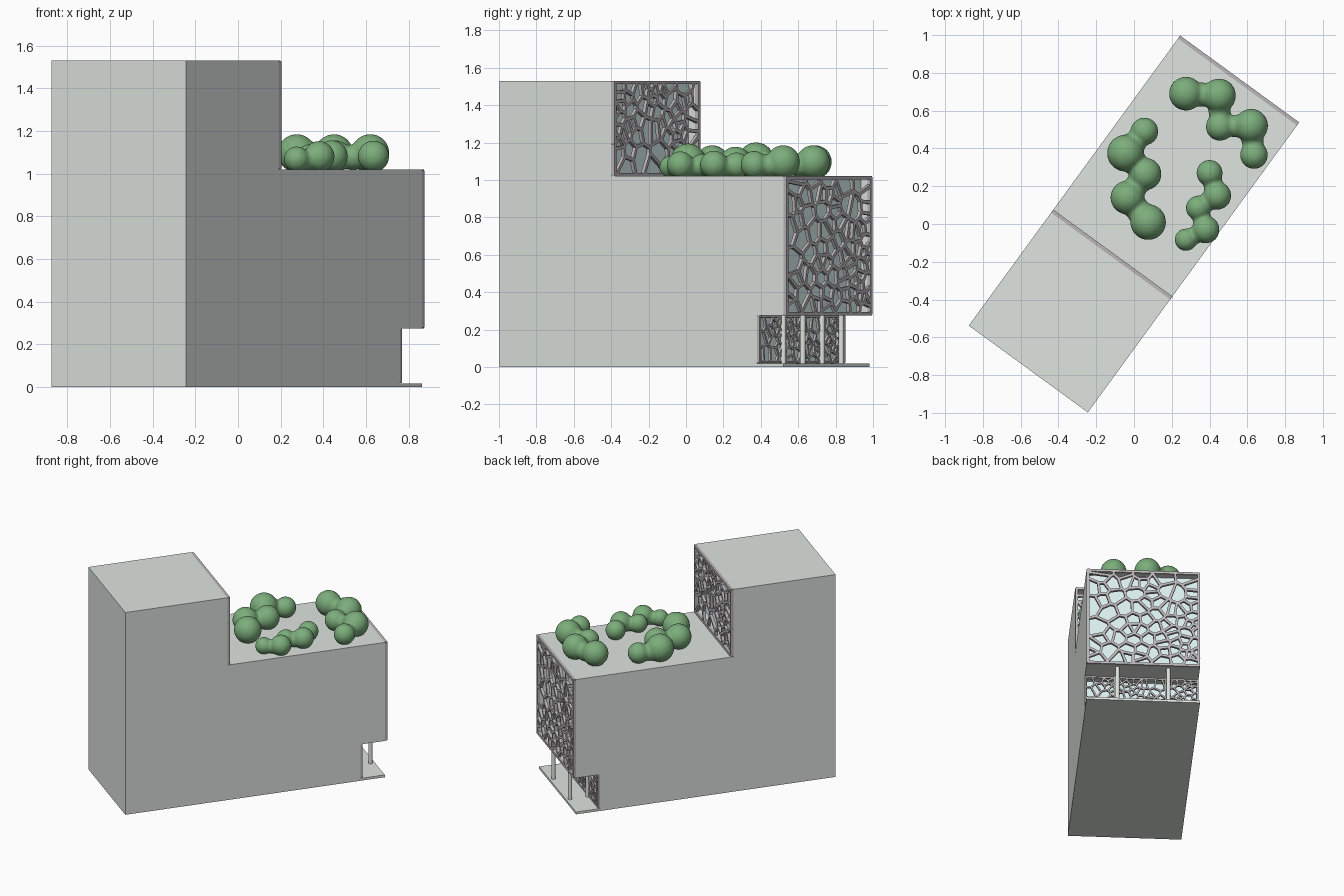
import bpy, bmesh, math, random
from mathutils import Vector, Matrix

if "Cube" in bpy.data.objects:
    bpy.data.objects.remove(bpy.data.objects["Cube"])

random.seed(7)
# building axes: local X = short side, local Y = long side
ROT = Matrix.Rotation(math.atan2(-0.589, 0.808), 4, 'Z')
HALF = 0.39


def material(name, rgb):
    m = bpy.data.materials.new(name)
    m.diffuse_color = (*rgb, 1)
    m.use_nodes = True
    m.node_tree.nodes["Principled BSDF"].inputs["Base Color"].default_value = m.diffuse_color
    return m


STONE = material("pale_stone", (0.74, 0.78, 0.75))
GLASS = material("pale_glass", (0.70, 0.86, 0.86))
FRAME = material("frame_grey", (0.50, 0.47, 0.48))
LEAF = material("leaf_green", (0.20, 0.42, 0.20))


def finish(bm, name, mat, rotate=True):
    bmesh.ops.recalc_face_normals(bm, faces=bm.faces)
    me = bpy.data.meshes.new(name)
    if rotate:
        bm.transform(ROT)
    bm.to_mesh(me)
    bm.free()
    ob = bpy.data.objects.new(name, me)
    bpy.context.collection.objects.link(ob)
    me.materials.append(mat)
    return ob


def add_box(bm, lo, hi):
    lo, hi = Vector(lo), Vector(hi)
    m = Matrix.Translation((lo + hi) / 2) @ Matrix.Diagonal((*(hi - lo), 1))
    bmesh.ops.create_cube(bm, size=1, matrix=m)


def box(name, lo, hi, mat):
    bm = bmesh.new()
    add_box(bm, lo, hi)
    return finish(bm, name, mat)


# three facades: name, outer y, lattice depth, z range, cells, bar width, pocket depth
FACADES = [
    ("main", 0.95, 0.02, 0.275, 1.02, 85, 0.018, 0.05),
    ("tower", -0.19, 0.02, 1.02, 1.53, 62, 0.018, 0.05),
    ("ground", 0.77, 0.015, 0.02, 0.275, 95, 0.011, 0.04),
]

# stepped body, extruded from its side profile
profile = [(-0.95, 0), (0.755, 0), (0.755, 0.275), (0.93, 0.275),
           (0.93, 1.02), (-0.21, 1.02), (-0.21, 1.53), (-0.95, 1.53)]
bm = bmesh.new()
face = bm.faces.new([bm.verts.new((-HALF, y, z)) for y, z in profile])
ext = bmesh.ops.extrude_face_region(bm, geom=[face])["geom"]
bmesh.ops.translate(bm, vec=(2 * HALF, 0, 0),
                    verts=[v for v in ext if isinstance(v, bmesh.types.BMVert)])
bmesh.ops.recalc_face_normals(bm, faces=bm.faces)
# glazed pockets behind the lattices
for name, y, d, z0, z1, n, w, pocket in FACADES:
    wall = [f for f in bm.faces if f.normal.y > 0.9
            and abs(f.calc_center_median().y - (y - d)) < 0.001]
    bmesh.ops.inset_region(bm, faces=wall, thickness=0.014, use_even_offset=True)
    new = bmesh.ops.extrude_face_region(bm, geom=wall)["geom"]
    bmesh.ops.delete(bm, geom=wall, context='FACES')
    bmesh.ops.translate(bm, vec=(0, -pocket, 0),
                        verts=[v for v in new if isinstance(v, bmesh.types.BMVert)])
finish(bm, "building_body", STONE)


def clip(poly, mid, nrm):
    """Keep the part of a 2D polygon behind a line."""
    out = []
    for a, b in zip(poly, poly[1:] + poly[:1]):
        da, db = (a - mid).dot(nrm), (b - mid).dot(nrm)
        if da <= 0:
            out.append(a)
        if da * db < 0:
            out.append(a + (b - a) * (da / (da - db)))
    return out


def voronoi(x0, x1, z0, z1, n):
    rect = [Vector(p) for p in ((x0, z0), (x1, z0), (x1, z1), (x0, z1))]
    pts = [Vector((random.uniform(x0, x1), random.uniform(z0, z1))) for _ in range(n)]
    for step in range(2):
        cells = []
        for p in pts:
            poly = rect
            for q in pts:
                if q is not p:
                    poly = clip(poly, (p + q) / 2, q - p)
            cells.append(poly)
        # one relaxation step evens out the cells a little
        pts = [p.lerp(sum(c, Vector((0, 0))) / len(c), 0.6) for p, c in zip(pts, cells)]
    return cells


def lattice(name, y, d, z0, z1, n, w):
    """Irregular cell screen made of straight bars with a border."""
    bm = bmesh.new()
    h = w / 2
    seen = set()
    for cell in voronoi(-HALF + h, HALF - h, z0 + h, z1 - h, n):
        for a, b in zip(cell, cell[1:] + cell[:1]):
            key = tuple(round(c, 4) for c in (a + b) / 2)
            if key in seen or (b - a).length < 0.002:
                continue
            seen.add(key)
            t = (b - a).normalized()
            mid = (a + b) / 2
            m = (Matrix.Translation((mid.x, y - d / 2, mid.y))
                 @ Matrix.Rotation(-math.atan2(t.y, t.x), 4, 'Y')
                 @ Matrix.Diagonal(((b - a).length + w * 0.5, d, w, 1)))
            bmesh.ops.create_cube(bm, size=1, matrix=m)
    finish(bm, name, FRAME)


for name, y, d, z0, z1, n, w, pocket in FACADES:
    lattice(name + "_lattice", y, d, z0, z1, n, w)
    back = y - d - pocket
    box(name + "_glass", (-HALF + 0.014, back - 0.002, z0 + 0.014),
        (HALF - 0.014, back + 0.004, z1 - 0.014), GLASS)

# entrance slab and columns
box("entrance_slab", (-HALF, 0.75, 0), (HALF, 0.93, 0.018), STONE)
bm = bmesh.new()
for x in (-0.175, 0.175):
    for y in (0.772, 0.90):
        bmesh.ops.create_cone(bm, cap_ends=True, segments=20, radius1=0.015, radius2=0.015,
                              depth=0.265, matrix=Matrix.Translation((x, y, 0.145)))
columns = finish(bm, "entrance_columns", STONE)

# roof garden: three winding hedges (x, y, radius)
HEDGES = [
    [(.275, .69, .09), (.45, .68, .09), (.455, .515, .075), (.62, .52, .09), (.635, .365, .074)],
    [(.055, .49, .074), (-.045, .375, .098), (.06, .265, .086), (-.035, .14, .09), (.075, .01, .095)],
    [(.40, .27, .07), (.44, .15, .075), (.34, .085, .066), (.38, -.03, .073), (.275, -.083, .06)],
]
for i, balls in enumerate(HEDGES):
    necks = [((a[0] + b[0]) / 2, (a[1] + b[1]) / 2, 0.36 * (a[2] + b[2]))
             for a, b in zip(balls, balls[1:])]
    bm = bmesh.new()
    for group, rise in ((balls, 0.9), (necks, 1.05)):
        for x, y, r in group:
            bmesh.ops.create_uvsphere(bm, u_segments=32, v_segments=20, radius=r,
                                      matrix=Matrix.Translation((x, y, 1.015 + r * rise)))
    hedge = finish(bm, f"roof_hedge_{i + 1}", LEAF, rotate=False)
    rm = hedge.modifiers.new("blend", 'REMESH')
    rm.mode, rm.voxel_size, rm.use_smooth_shade = 'VOXEL', 0.01, True
    sm = hedge.modifiers.new("soften", 'SMOOTH')
    sm.factor, sm.iterations = 0.5, 6

# smooth the round columns, keep their rims sharp
bpy.context.view_layer.objects.active = columns
columns.select_set(True)
bpy.ops.object.shade_smooth_by_angle()
